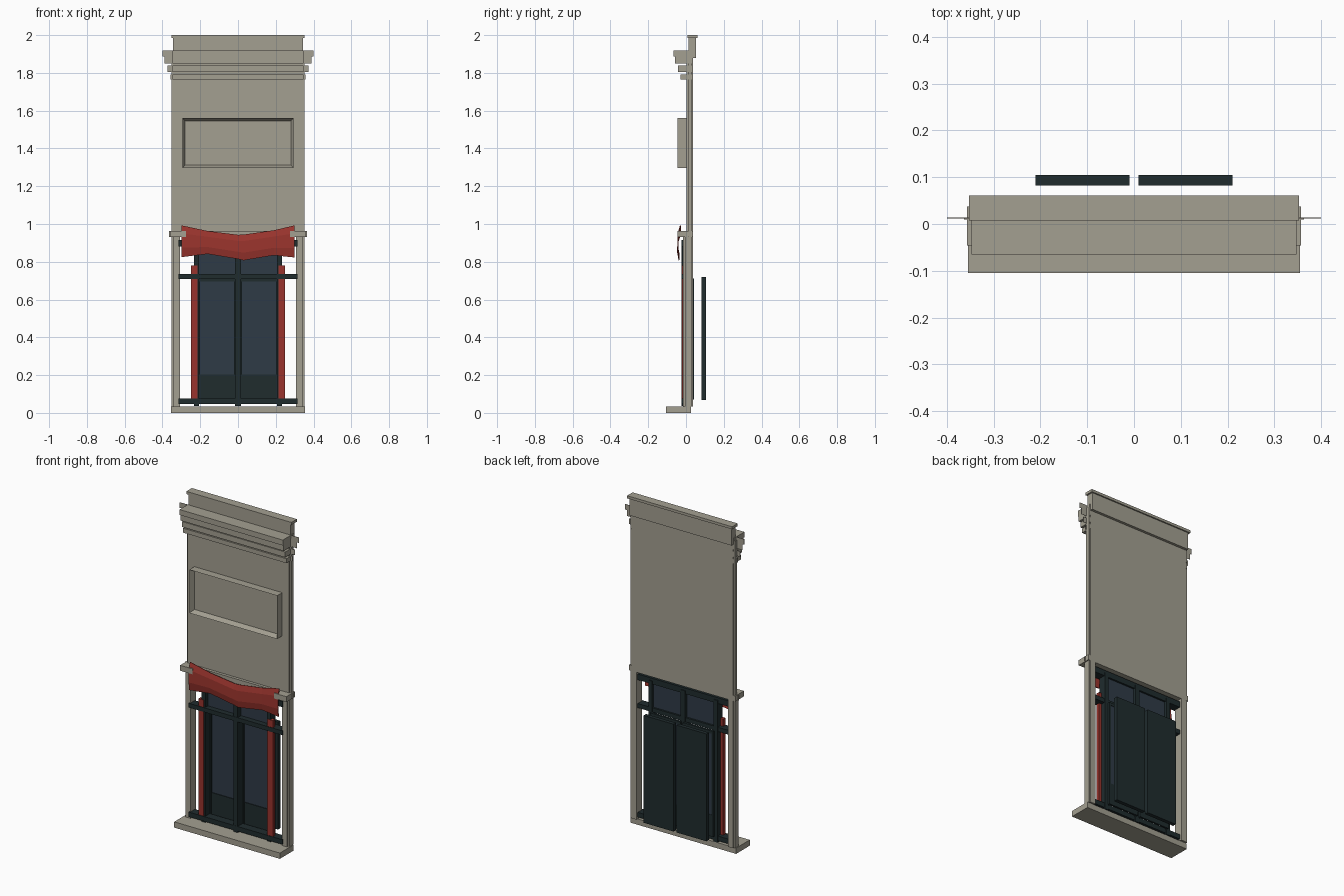
import bpy, bmesh

if "Cube" in bpy.data.objects:
    bpy.data.objects.remove(bpy.data.objects["Cube"])


def material(name, rgb):
    m = bpy.data.materials.new(name)
    m.use_nodes = True
    m.diffuse_color = (*rgb, 1)
    for n in m.node_tree.nodes:
        if n.type == 'BSDF_PRINCIPLED':
            n.inputs["Base Color"].default_value = (*rgb, 1)
    return m


stone = material("warm grey stone", (0.37, 0.35, 0.285))
red = material("red paint", (0.32, 0.034, 0.026))
iron = material("dark green frame", (0.014, 0.025, 0.027))
glass = material("blue grey glass", (0.028, 0.043, 0.062))


def finish(name, bm, mat):
    bmesh.ops.recalc_face_normals(bm, faces=bm.faces)
    me = bpy.data.meshes.new(name)
    bm.to_mesh(me)
    bm.free()
    me.materials.append(mat)
    ob = bpy.data.objects.new(name, me)
    bpy.context.scene.collection.objects.link(ob)
    return ob


def box(name, mat, x, y, z, mirror=False):
    """Box from (min, max) ranges, optionally repeated across x = 0."""
    bm = bmesh.new()
    for s in ((1, -1) if mirror else (1,)):
        verts = bmesh.ops.create_cube(bm, size=1)["verts"]
        for v in verts:
            v.co = [r[0] + (c + 0.5) * (r[1] - r[0]) for c, r in zip(v.co, (x, y, z))]
            v.co.x *= s
    return finish(name, bm, mat)


# Masonry: sill, pilasters, upper wall, lintel
box("sill", stone, (-0.355, 0.355), (-0.105, 0.026), (0, 0.035))
box("pilasters", stone, (0.307, 0.341), (-0.017, 0.037), (0.035, 0.935), True)
box("pilaster_returns", stone, (0.341, 0.351), (-0.005, 0.033), (0.035, 0.935), True)
box("wall", stone, (-0.341, 0.341), (0.003, 0.037), (0.93, 1.9))
box("wall_returns", stone, (0.341, 0.351), (0.010, 0.033), (0.96, 1.9), True)
box("lintel", stone, (-0.345, 0.345), (-0.015, 0.036), (0.93, 0.963))
box("capitals", stone, (0.275, 0.357), (-0.046, 0.037), (0.93, 0.963), True)
box("capital_flanges", stone, (0.35, 0.364), (0.010, 0.012), (0.93, 0.963), True)

# Cornice: stacked mouldings, each with a flat flange at both ends
cornice = [(1.765, 1.792, -0.030, 0.357), (1.805, 1.838, -0.043, 0.374),
           (1.850, 1.886, -0.058, 0.388), (1.886, 1.919, -0.065, 0.400)]
for i, (z0, z1, front, reach) in enumerate(cornice, 1):
    box(f"cornice_moulding_{i}", stone, (-0.347, 0.347), (front, 0.036), (z0, z1))
    box(f"cornice_flange_{i}", stone, (0.345, reach), (0.012, 0.014), (z0, z1), True)

# Parapet and its cap
box("parapet", stone, (-0.343, 0.343), (0.013, 0.053), (1.88, 1.986))
box("parapet_cap", stone, (-0.353, 0.353), (0.008, 0.061), (1.984, 2.0))

# Sign panel: raised box with recessed face
panel = box("sign_panel", stone, (-0.295, 0.295), (-0.046, 0.006), (1.297, 1.56))
bm = bmesh.new()
bm.from_mesh(panel.data)
bm.faces.ensure_lookup_table()
face = min(bm.faces, key=lambda f: f.calc_center_median().y)
bmesh.ops.inset_region(bm, faces=[face], thickness=0.02)
bmesh.ops.translate(bm, verts=face.verts, vec=(0, 0.03, 0))
bm.to_mesh(panel.data)
bm.free()

# Shop front frame: three rails, side posts, centre post
for name, z0, z1 in (("top_rail", 0.88, 0.915), ("middle_rail", 0.71, 0.736),
                     ("bottom_rail", 0.046, 0.075)):
    box(name, iron, (-0.315, 0.315), (-0.025, 0.025), (z0, z1))
box("side_posts", iron, (0.207, 0.232), (-0.018, 0.03), (0.037, 0.9), True)
box("centre_post", iron, (-0.015, 0.015), (-0.024, 0.03), (0.037, 0.9))
box("red_strips", red, (0.215, 0.25), (-0.022, 0.0), (0.07, 0.78), True)

# Doors: glazing, kick panels, edging, and rear shutters
box("transom_glass", glass, (0.012, 0.21), (0.008, 0.014), (0.73, 0.885), True)
box("door_glass", glass, (0.018, 0.202), (0.036, 0.041), (0.19, 0.70), True)
box("kick_panels", iron, (0.018, 0.202), (0.032, 0.042), (0.07, 0.202), True)
box("door_top_edges", iron, (0.012, 0.21), (0.03, 0.043), (0.695, 0.712), True)
box("door_outer_edges", iron, (0.2, 0.212), (0.025, 0.043), (0.07, 0.71), True)
box("door_inner_edges", iron, (0.008, 0.02), (0.025, 0.043), (0.07, 0.71), True)
box("rear_shutters", iron, (0.01, 0.211), (0.082, 0.105), (0.068, 0.72), True)

# Draped red bunting: stations across x as (x, bottom, top)
stations = [(-0.30, 0.825, 0.992), (-0.16, 0.842, 0.962), (0.0, 0.815, 0.942),
            (0.03, 0.808, 0.943), (0.19, 0.835, 0.966), (0.30, 0.823, 0.992)]
bm = bmesh.new()
rows = []
for x, low, high in stations:
    rows.append([bm.verts.new((x, y, low + t * (high - low)))
                 for t, y in ((0, -0.037), (0.3, -0.044), (0.75, -0.041), (1, -0.030))])
for a, b in zip(rows, rows[1:]):
    for k in range(3):
        bm.faces.new((a[k], b[k], b[k + 1], a[k + 1]))
bunting = finish("bunting", bm, red)
mod = bunting.modifiers.new("thickness", 'SOLIDIFY')
mod.thickness = 0.005
mod.offset = 0
